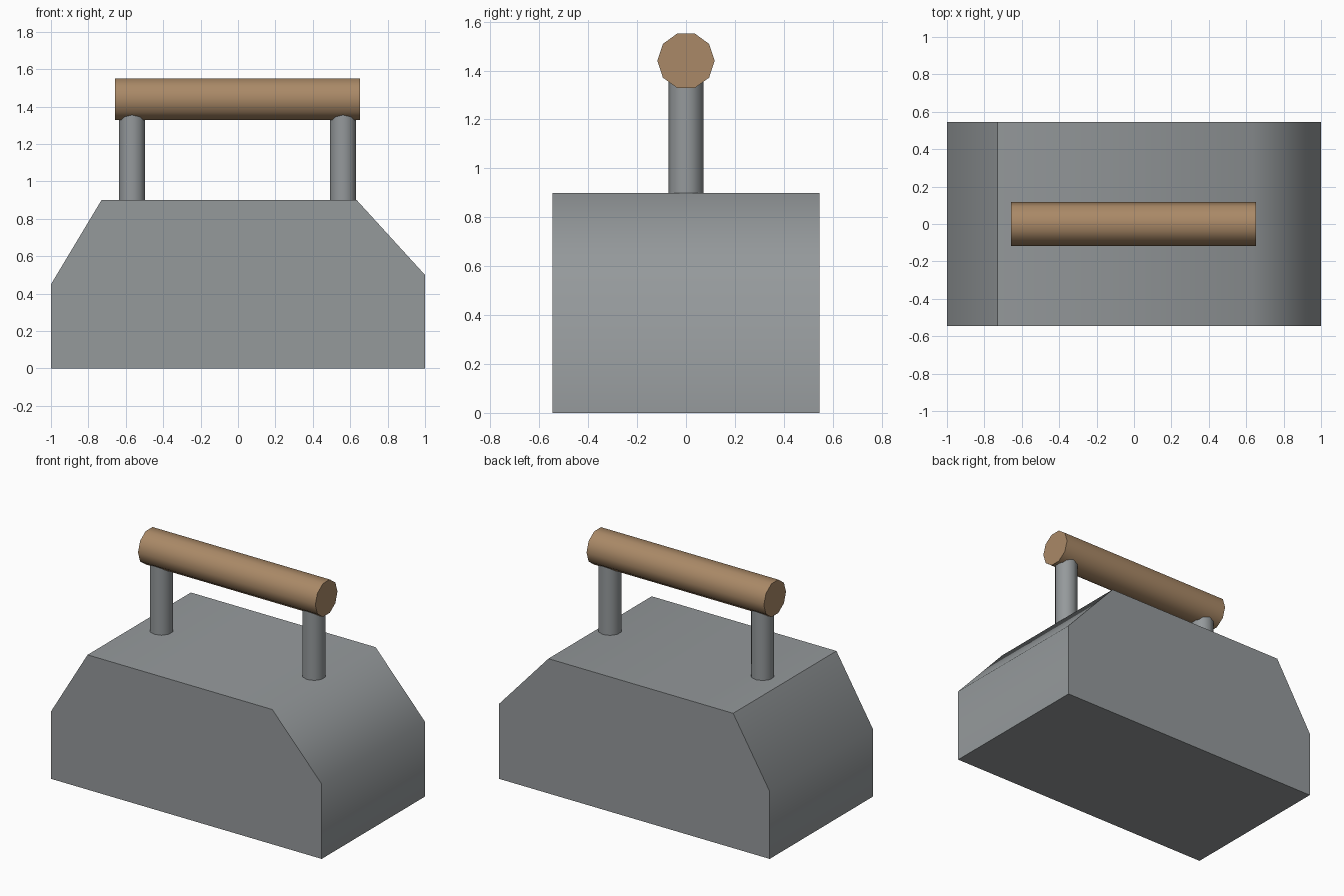
import bpy, math

cube = bpy.data.objects.get("Cube")
if cube:
    bpy.data.objects.remove(cube, do_unlink=True)


def make_material(name, rgb):
    mat = bpy.data.materials.new(name)
    mat.use_nodes = True
    mat.diffuse_color = (*rgb, 1)
    mat.node_tree.nodes["Principled BSDF"].inputs["Base Color"].default_value = (*rgb, 1)
    return mat


def finish(obj, name, mat):
    obj.name = name
    obj.data.materials.append(mat)
    bpy.ops.object.select_all(action='DESELECT')
    obj.select_set(True)
    bpy.context.view_layer.objects.active = obj
    bpy.ops.object.shade_smooth_by_angle(angle=math.radians(52))


def cylinder(name, mat, radius, length, location, rotation):
    bpy.ops.mesh.primitive_cylinder_add(vertices=10, radius=radius, depth=length,
                                        location=location, rotation=rotation)
    finish(bpy.context.object, name, mat)


def extruded_profile(name, mat, profile, half_depth):
    n = len(profile)
    verts = [(x, y, z) for y in (-half_depth, half_depth) for x, z in profile]
    faces = [tuple(range(n)), tuple(reversed(range(n, 2 * n)))]
    faces += [((i + 1) % n, i, i + n, (i + 1) % n + n) for i in range(n)]
    mesh = bpy.data.meshes.new(name)
    mesh.from_pydata(verts, [], faces)
    obj = bpy.data.objects.new(name, mesh)
    bpy.context.collection.objects.link(obj)
    finish(obj, name, mat)


steel = make_material("grey steel", (0.30, 0.32, 0.33))
wood = make_material("brown wood", (0.40, 0.25, 0.135))

# Heavy block with one steep and one shallow shoulder
extruded_profile("body", steel,
                 [(-1, 0), (1, 0), (1, 0.5), (0.635, 0.9), (-0.73, 0.9), (-1, 0.45)],
                 0.545)

# Two posts running up into the grip
for side, x in (("right", -0.566), ("left", 0.562)):
    cylinder(side + "_post", steel, 0.0725, 0.54, (x, 0, 1.17), (0, 0, 0))

# Wooden grip, lying along x with corners pointing front and back
cylinder("grip", wood, 0.117, 1.31, (-0.002, 0, 1.44), (0, math.pi / 2, 0))
